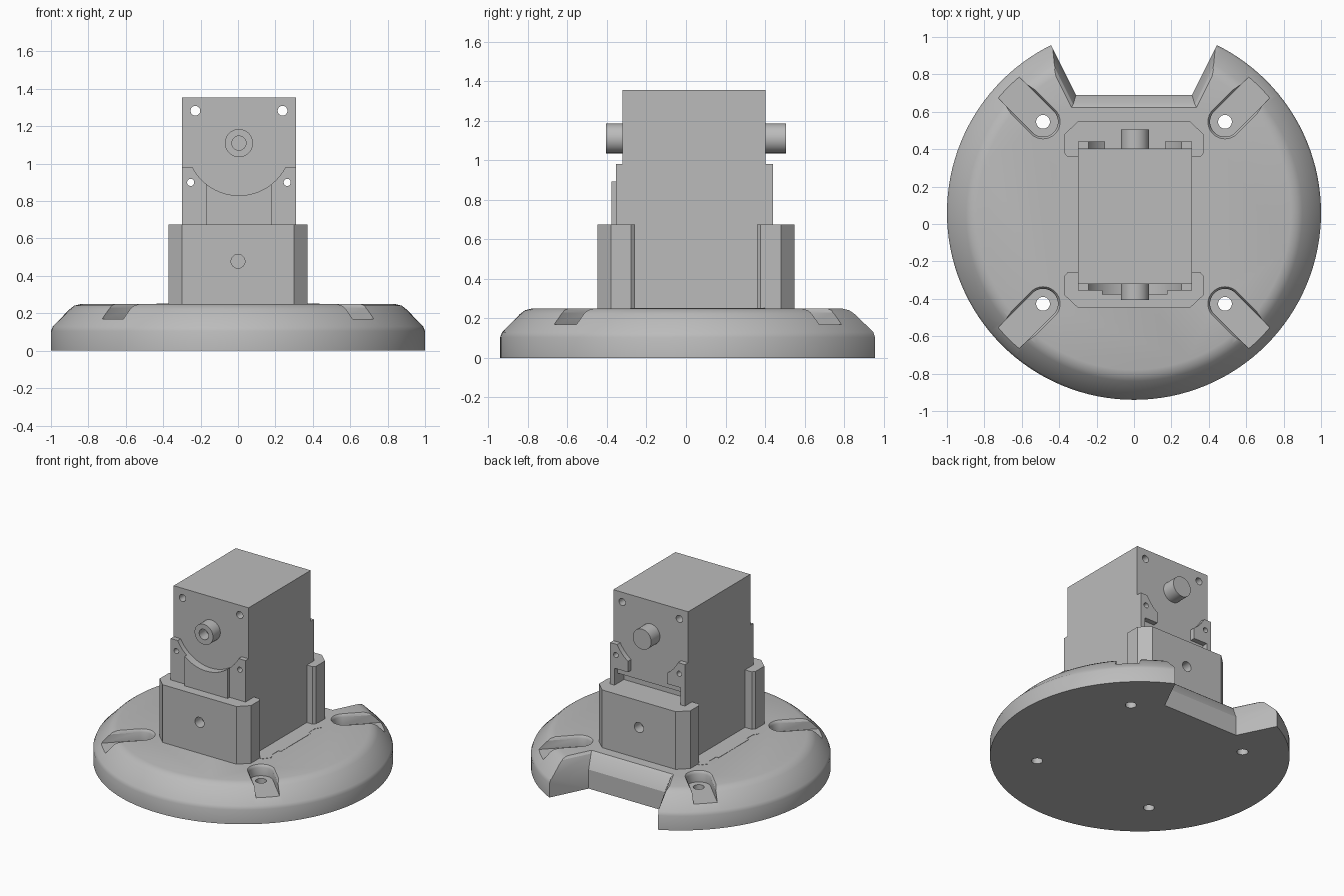
import bpy, bmesh, math
from mathutils import Vector

cube = bpy.data.objects.get("Cube")
if cube:
    bpy.data.objects.remove(cube)

grey = bpy.data.materials.new("plain_grey")
grey.use_nodes = True
colour = (0.5, 0.5, 0.5, 1)
grey.diffuse_color = colour
grey.node_tree.nodes["Principled BSDF"].inputs["Base Color"].default_value = colour

CY = 0.06      # centre of the base in y
CX = 0.005     # centre of the tower in x
SHAFT_Z = 1.11


def loft(name, rings):
    """Closed solid through equal-length rings of points."""
    bm = bmesh.new()
    loops = [[bm.verts.new(p) for p in ring] for ring in rings]
    n = len(loops[0])
    for a, b in zip(loops, loops[1:]):
        for i in range(n):
            j = (i + 1) % n
            bm.faces.new((a[i], a[j], b[j], b[i]))
    bm.faces.new(loops[0])
    bm.faces.new(loops[-1])
    bmesh.ops.recalc_face_normals(bm, faces=bm.faces)
    mesh = bpy.data.meshes.new(name)
    bm.to_mesh(mesh)
    bm.free()
    mesh.materials.append(grey)
    obj = bpy.data.objects.new(name, mesh)
    bpy.context.collection.objects.link(obj)
    return obj


def prism_z(name, pts, lo, hi):
    return loft(name, [[(x, y, z) for x, y in pts] for z in (lo, hi)])


def prism_y(name, pts, lo, hi):
    return loft(name, [[(x, y, z) for x, z in pts] for y in (lo, hi)])


def rect(a, b, c, d):
    return [(a, c), (b, c), (b, d), (a, d)]


def circle(cx, cy, r, n=32):
    return [(cx + r * math.cos(math.tau * i / n), cy + r * math.sin(math.tau * i / n)) for i in range(n)]


def activate(obj):
    bpy.ops.object.select_all(action='DESELECT')
    obj.select_set(True)
    bpy.context.view_layer.objects.active = obj


def cut(obj, *cutters):
    for c in cutters:
        activate(obj)
        mod = obj.modifiers.new("cut", 'BOOLEAN')
        mod.operation = 'DIFFERENCE'
        mod.solver = 'EXACT'
        mod.object = c
        bpy.ops.object.modifier_apply(modifier=mod.name)
        bpy.data.objects.remove(c)


def smooth(obj):
    activate(obj)
    bpy.ops.object.shade_smooth_by_angle(angle=math.radians(25))


# Round base with a bevelled rim
rim = [(1, 0), (1, .105), (.99, .13), (.90, .222), (.875, .241), (.84, .25)]
base = loft("base", [[(x, y, z) for x, y in circle(0, CY, r, 128)] for r, z in rim])


# Flared notch at the back of the base
def notch_ring(z, w, y):
    return [(-w, y, z), (w, y, z), (w + .25, y + .5, z), (-w - .25, y + .5, z)]


cut(base, loft("notch_cutter", [notch_ring(-.1, .31, .69), notch_ring(.14, .31, .69),
                                notch_ring(.235, .325, .64), notch_ring(.26, .34, .61)]))


# Diagonal screw slots, rounded at the inner end, with through holes
def slot_ring(angle, z, r):
    along = Vector((math.cos(angle), math.sin(angle)))
    side = Vector((-along.y, along.x))
    arc = [math.pi * (.5 + i / 16) for i in range(17)]
    pts = [along * (.688 + r * math.cos(t)) + side * r * math.sin(t) for t in arc]
    pts += [along * 1.2 - side * r, along * 1.2 + side * r]
    return [(p.x, p.y + CY, z) for p in pts]


for k in range(4):
    a = math.radians(45 + 90 * k)
    slot = loft("slot_cutter", [slot_ring(a, z, r) for z, r in
                                ((.17, .08), (.23, .08), (.245, .087), (.26, .1))])
    hole = prism_z("hole_cutter", circle(.688 * math.cos(a), CY + .688 * math.sin(a), .037), -.1, .3)
    cut(base, slot, hole)
smooth(base)

# Thin locating plate on the base beside the tower
quarter = [(.43, .175), (.41, .175), (.41, .25), (.435, .29), (.395, .34)]
right = [(x, CY - y) for x, y in reversed(quarter)] + [(x, CY + y) for x, y in quarter]
prism_z("locating_plate", right + [(-x, y) for x, y in reversed(right)], .245, .252)

# Tower body, undercut at the back
body = prism_z("tower_body", rect(-.30, .31, -.32, .403), .24, 1.355)
cut(body, prism_y("undercut", rect(CX - .27, CX + .27, .675, .75), .33, .5))

# Stepped face plates with a round clearance around the shaft
ears = prism_y("front_ear_plate", rect(-.30, .31, .60, .98), -.355, -.31)
tab = prism_y("front_centre_plate", rect(CX - .175, CX + .175, .60, .98), -.378, -.31)
back = prism_y("back_ear_plate", rect(-.30, .31, .60, .98), .39, .44)
cut(back, prism_y("gap_cutter", rect(CX - .16, CX + .16, .675, 1.1), .3, .6),
    prism_y("gap_cutter", rect(CX - .27, CX + .27, .675, .80), .3, .6))
for plate in (ears, tab, back):
    cut(plate, prism_y("clearance", circle(CX, SHAFT_Z, .28, 96), -.6, .6))

# Screw holes running right through the tower
for s in (-1, 1):
    cut(body, prism_y("bolt", circle(CX + s * .233, 1.283, .026), -1, 1))
    for part in (body, ears, back):
        cut(part, prism_y("bolt", circle(CX + s * .258, .90, .019), -1, 1))
for part in (body, ears, tab, back):
    smooth(part)

# Shaft ends: bored at the front, solid at the back
front_shaft = prism_y("front_shaft", circle(CX, SHAFT_Z, .075, 48), -.405, -.30)
cut(front_shaft, prism_y("bore", circle(CX, SHAFT_Z, .038), -.5, -.325))
smooth(front_shaft)
smooth(prism_y("back_shaft", circle(CX, SHAFT_Z, .075, 48), .39, .505))

# Clamps wrapping the lower front and back of the tower
half = [(.355, .308), (.372, .328), (.372, .43), (.30, .498)]
outline = half + [(-x, y) for x, y in reversed(half)]
for name, s in (("front_clamp", -1), ("back_clamp", 1)):
    clamp = prism_z(name, [(x, .05 + s * y) for x, y in outline], .24, .675)
    cut(clamp, prism_y("clamp_hole", circle(0, .478, .037), *sorted((.05 + s * .6, .05 + s * .42))))
    smooth(clamp)
